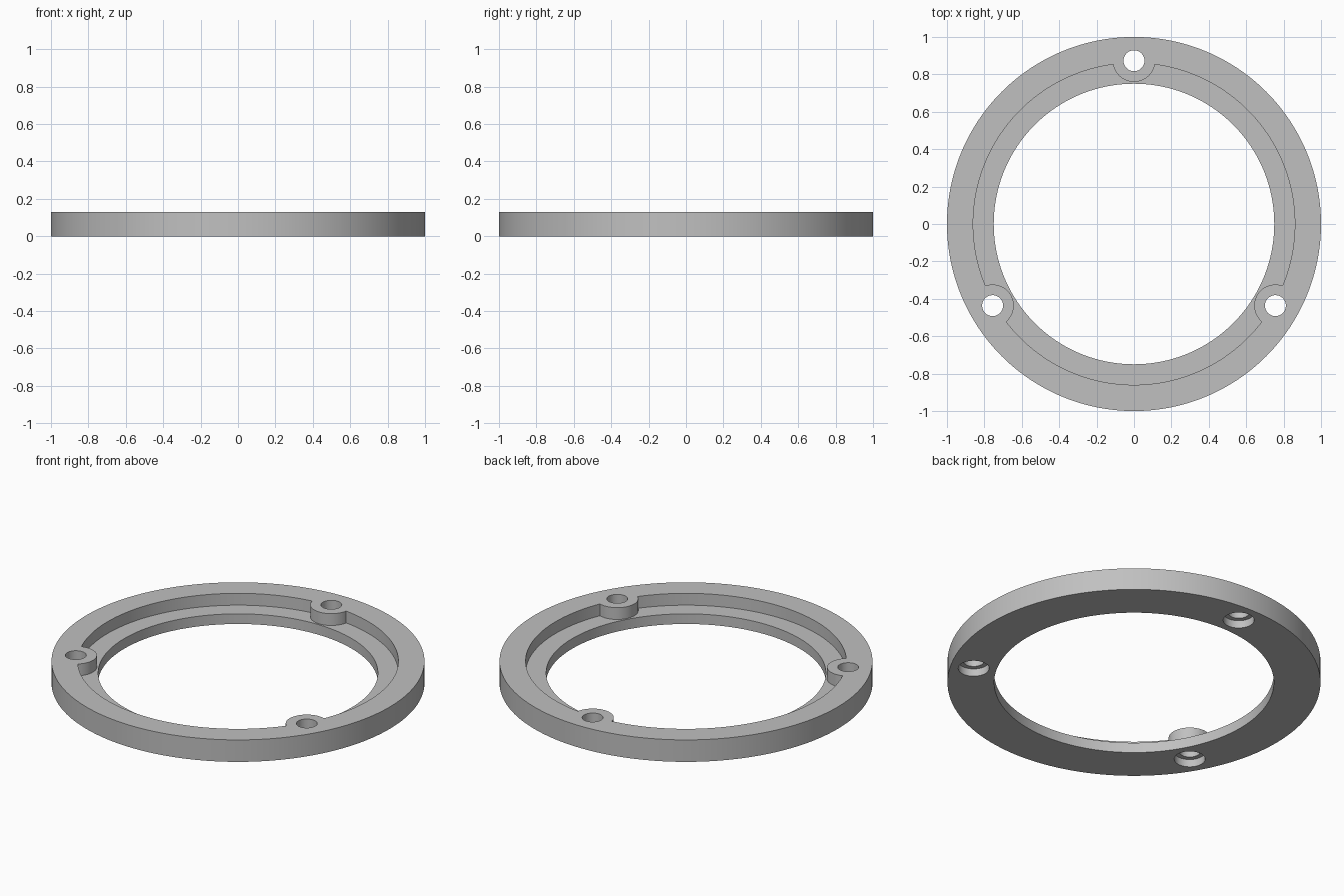
import bpy
from math import radians, cos, sin

cube = bpy.data.objects.get("Cube")
if cube:
    bpy.data.objects.remove(cube, do_unlink=True)

HEIGHT = 0.13
LEDGE = 0.06
BORE_DEPTH = 0.045
LUG_RADIUS = 0.873
LUGS = [(LUG_RADIUS * cos(radians(a)), LUG_RADIUS * sin(radians(a))) for a in (90, 210, 330)]


def cylinder(name, radius, z0, z1, xy=(0, 0), sides=64):
    bpy.ops.mesh.primitive_cylinder_add(vertices=sides, radius=radius, depth=z1 - z0,
                                        location=(xy[0], xy[1], (z0 + z1) / 2))
    obj = bpy.context.object
    obj.name = name
    return obj


def cut(target, cutter):
    mod = target.modifiers.new("cut", 'BOOLEAN')
    mod.operation = 'DIFFERENCE'
    mod.solver = 'EXACT'
    mod.object = cutter
    bpy.context.view_layer.objects.active = target
    bpy.ops.object.modifier_apply(modifier=mod.name)
    bpy.data.objects.remove(cutter, do_unlink=True)


# Outer disc with the central opening
ring = cylinder("mounting_ring", 1.0, 0, HEIGHT, sides=192)
cut(ring, cylinder("opening_cutter", 0.75, -0.1, 0.3, sides=192))

# Upper recess that leaves the three round lugs standing
recess = cylinder("recess_cutter", 0.86, LEDGE, 0.3, sides=192)
for xy in LUGS:
    cut(recess, cylinder("lug_keeper", 0.113, -0.1, 0.5, xy))
cut(ring, recess)

# Screw holes, counterbored from below
for xy in LUGS:
    cut(ring, cylinder("counterbore_cutter", 0.083, -0.1, BORE_DEPTH, xy))
    cut(ring, cylinder("screw_hole_cutter", 0.056, -0.2, 0.3, xy))

# Grey finish
grey = bpy.data.materials.new("plain_grey")
grey.use_nodes = True
colour = (0.53, 0.53, 0.53, 1)
grey.diffuse_color = colour
grey.node_tree.nodes["Principled BSDF"].inputs["Base Color"].default_value = colour
ring.data.materials.clear()
ring.data.materials.append(grey)

# Smooth round walls, sharp rims
bpy.ops.object.select_all(action='DESELECT')
ring.select_set(True)
bpy.context.view_layer.objects.active = ring
bpy.ops.object.shade_smooth_by_angle(angle=radians(30))
